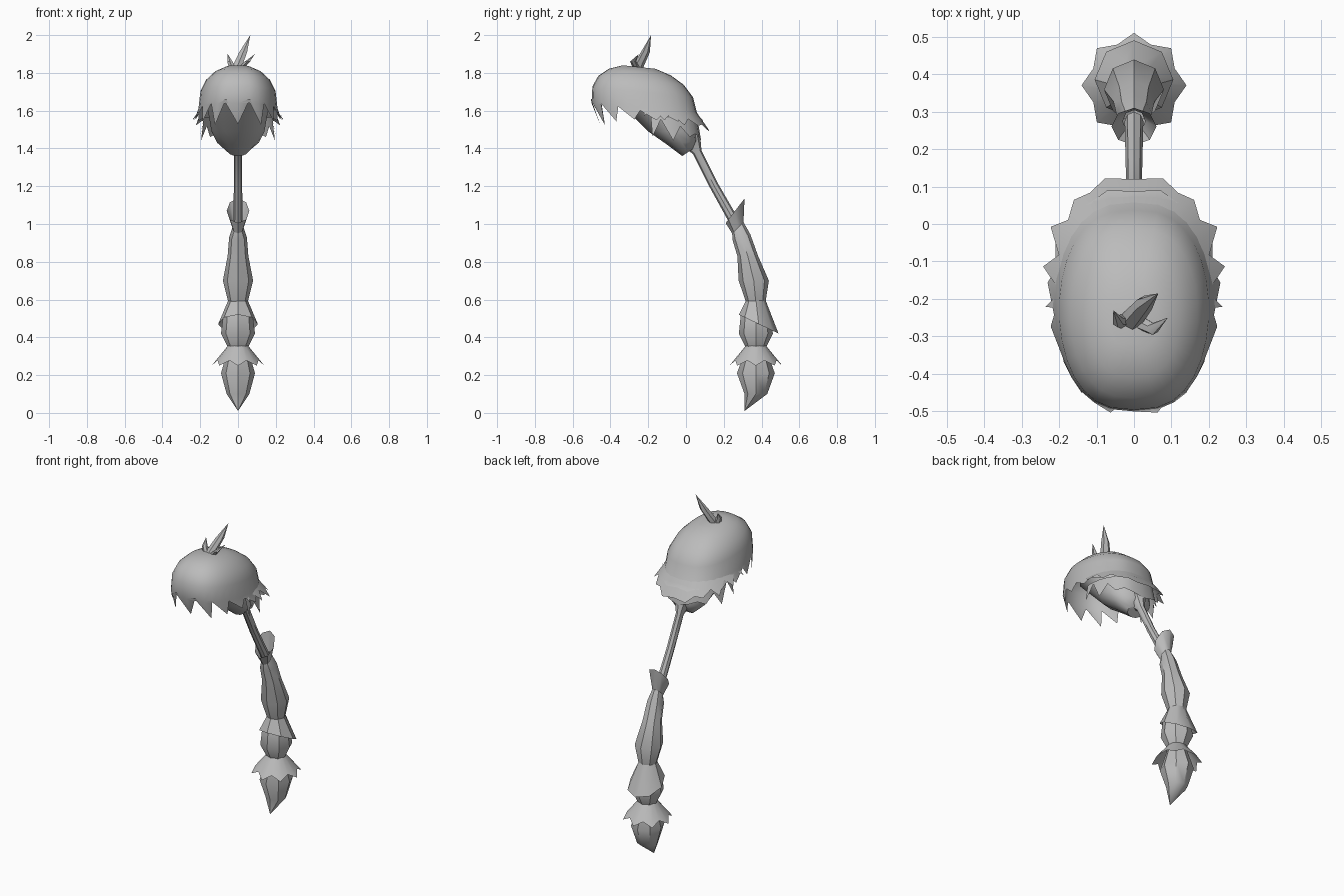
import bpy, bmesh, random
from math import pi, sin, cos, radians

cube = bpy.data.objects.get("Cube")
if cube:
    bpy.data.objects.remove(cube, do_unlink=True)

random.seed(4)
colour = (0.5, 0.5, 0.5, 1)
grey = bpy.data.materials.new("plain grey")
grey.use_nodes = True
grey.diffuse_color = colour
grey.node_tree.nodes["Principled BSDF"].inputs["Base Color"].default_value = colour


def stem_y(z):
    """Centre line of the handle, which bends forward towards the head."""
    return .37 - .45 * max(0, z - .6) ** 1.6


def ring(z, wide, deep=None, lean=0, y=None, x=0):
    """Elliptical section; lean raises the back and lowers the front."""
    deep = wide if deep is None else deep
    y = stem_y(z) if y is None else y

    def point(turn, square):
        side = abs(sin(turn)) ** square
        side = side if turn > 0 else -side
        return (x + wide * side, y + deep * cos(turn), z + lean * cos(turn))
    return point


def ragged(half, gap_start):
    """Reach of each point from the back to the front: long tips between short gaps."""
    return [random.uniform(.8, 1.2) if i % 2 else gap_start - i / half
            for i in range(half + 1)]


def loft(name, rings, half=4, span=pi, square=1, reach=None, closed=False):
    """Skin the rings, starting from the back; reach cuts the last ring into points."""
    bm = bmesh.new()
    steps = range(-half, half + 1)
    rows = [[section(span * i / half, square) for i in steps] for section in rings]
    if reach:
        rows[-1] = [[a + (b - a) * reach[abs(i)] for a, b in zip(p, q)]
                    for i, p, q in zip(steps, rows[-2], rows[-1])]
    grid = [[bm.verts.new(p) for p in row] for row in rows]
    for upper, lower in zip(grid, grid[1:]):
        for i in range(2 * half):
            bm.faces.new((upper[i], upper[i + 1], lower[i + 1], lower[i]))
    if closed:
        bm.faces.new(grid[0][:-1])
    bmesh.ops.remove_doubles(bm, verts=bm.verts[:], dist=.0005)
    bmesh.ops.recalc_face_normals(bm, faces=bm.faces[:])
    mesh = bpy.data.meshes.new(name)
    bm.to_mesh(mesh)
    bm.free()
    mesh.materials.append(grey)
    mesh.shade_smooth()
    mesh.set_sharp_from_angle(angle=radians(40))
    bpy.context.collection.objects.link(bpy.data.objects.new(name, mesh))


def horn(name, root, wide, tip):
    """Small bent spike standing on the crown."""
    x, y, z = tip
    loft(name, [ring(x=root, y=-.26, z=1.82, wide=wide),
                ring(x=(root + x) / 2, y=y - .03, z=(z + 1.82) / 2, wide=wide * .8),
                ring(x=x, y=y, z=z, wide=0)], half=3)


# Handle, from the pointed foot upwards
loft("foot_spike", [ring(y=.31, z=.01, wide=0), ring(z=.1, wide=.06),
                    ring(z=.21, wide=.09, deep=.1), ring(z=.35, wide=.05)])
loft("star_collar", [ring(z=.36, wide=.05), ring(z=.25, wide=.14)],
     half=8, reach=[1, .75] * 5)
loft("lower_grip", [ring(z=.34, wide=.05), ring(z=.42, wide=.09),
                    ring(z=.5, wide=.08, lean=-.02), ring(z=.6, wide=.045)])
loft("skirt", [ring(z=.6, wide=.05), ring(y=.385, z=.47, wide=.105, lean=-.05)])
cuff_root = ring(z=.98, wide=.03, lean=.03)
loft("upper_grip", [ring(z=.58, wide=.05), ring(z=.7, wide=.08),
                    ring(z=.83, wide=.055), ring(z=.93, wide=.047, lean=.015), cuff_root])
loft("cuff", [cuff_root, ring(y=.26, z=1.07, wide=.06, deep=.05, lean=.065)])
loft("rod", [ring(z=.98, wide=.025, lean=.01), ring(y=.15, z=1.2, wide=.022, lean=.01),
             ring(y=.06, z=1.38, wide=.022, lean=.01),
             ring(y=.03, z=1.44, wide=.045, lean=.03),
             ring(y=-.01, z=1.5, wide=.07, lean=.03)])

# Head, from the chin up under the hair
loft("head", [ring(y=.01, z=1.38, wide=.05, deep=.03, lean=.02),
              ring(y=-.02, z=1.43, wide=.11, deep=.08, lean=.01),
              ring(y=-.07, z=1.49, wide=.14, deep=.13),
              ring(y=-.19, z=1.66, wide=.17, deep=.2, lean=-.02)], half=6, closed=True)

# Hair: domed cap with a ragged fringe, and two layers behind it
dome = []
for step in range(1, 6):
    s, c = sin(step * pi / 10), cos(step * pi / 10)
    dome.append(ring(y=-.22 - .03 * c, z=1.61 + .23 * max(c, 0) ** .8,
                     wide=.21 * s, deep=.28 * s, lean=-.03 * s))
fringe = ring(y=-.18, z=1.54, wide=.235, deep=.28)
loft("hair_cap", dome + [fringe], half=15, square=.75, reach=ragged(15, .7), closed=True)
loft("hair_middle_layer", [ring(y=-.17, z=1.62, wide=.19, deep=.22, lean=-.02),
                           ring(y=-.15, z=1.55, wide=.25, deep=.27, lean=-.05)],
     half=9, span=radians(105), square=.75, reach=ragged(9, 1))
loft("hair_lower_layer", [ring(y=-.15, z=1.57, wide=.18, deep=.21, lean=-.01),
                          ring(y=-.14, z=1.47, wide=.2, deep=.22, lean=-.03)],
     half=7, span=radians(100), square=.75, reach=ragged(7, 1))

# Tuft on the crown
horn("tuft_main", root=-.01, wide=.03, tip=(.065, -.185, 2))
horn("tuft_left", root=.01, wide=.02, tip=(.09, -.25, 1.9))
horn("tuft_right", root=-.03, wide=.02, tip=(-.055, -.23, 1.9))
